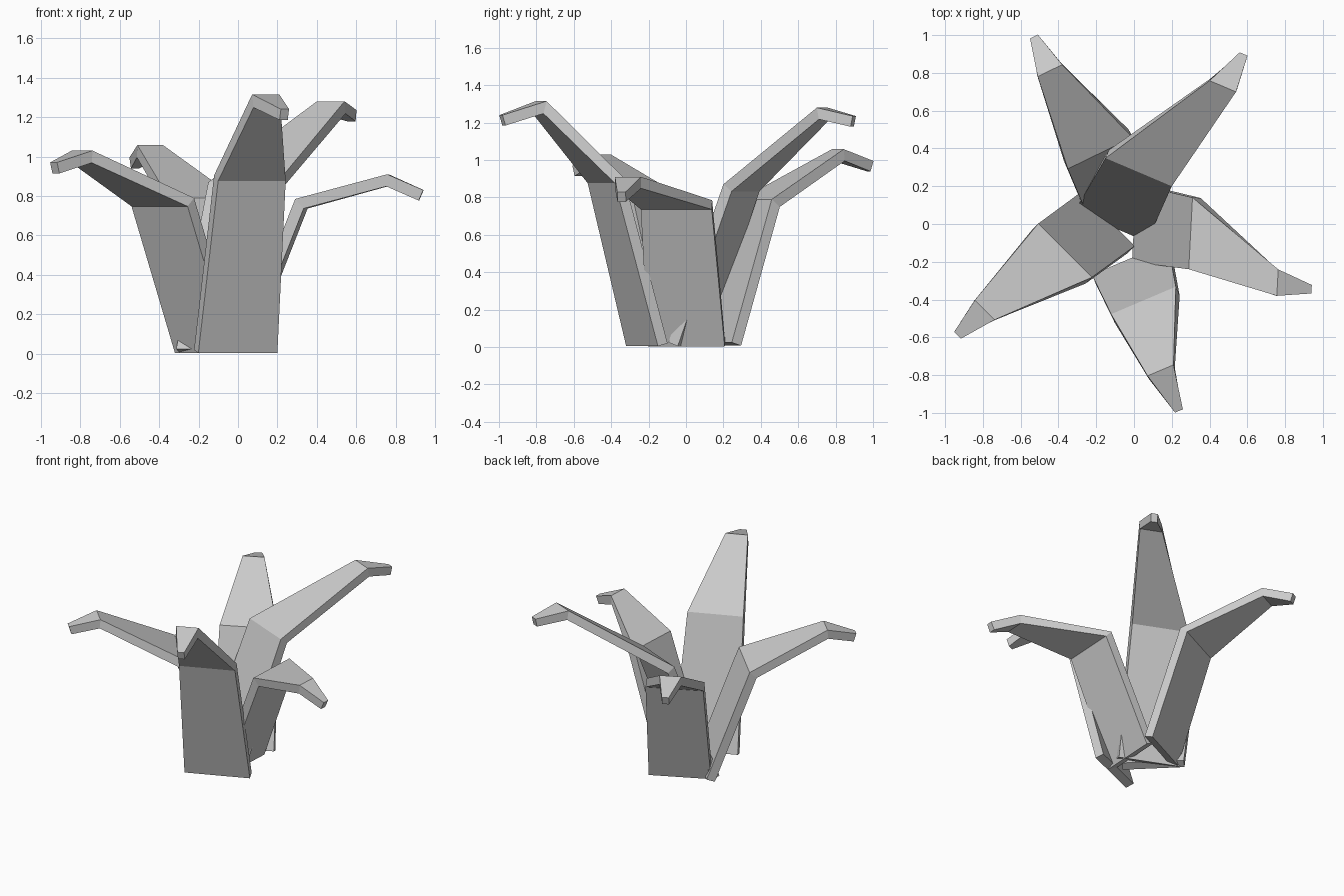
import bpy, bmesh
from math import sin, cos, radians
from mathutils import Vector

if "Cube" in bpy.data.objects:
    bpy.data.objects.remove(bpy.data.objects["Cube"])

THICK = 0.058


def offset_profile(pts, t):
    """Mitred offset of a (distance, height) path towards the outer, lower side."""
    segs = [(b - a).normalized() for a, b in zip(pts, pts[1:])]
    norms = [Vector((s.y, -s.x)) for s in segs]
    out = []
    for i, p in enumerate(pts):
        n0, n1 = norms[max(i - 1, 0)], norms[min(i, len(norms) - 1)]
        m = (n0 + n1).normalized()
        out.append(p + m * t / m.dot(n0))
    return out


def leaf(name, heading, sections):
    """Folded flat leaf; each section is (distance, height, right edge, left edge)."""
    h = radians(heading)
    fwd, left = Vector((cos(h), sin(h), 0)), Vector((-sin(h), cos(h), 0))
    top = [Vector(s[:2]) for s in sections]
    low = offset_profile(top, THICK)
    bm = bmesh.new()
    rings = []
    for t, b, (_, _, v0, v1) in zip(top, low, sections):
        rings.append([bm.verts.new(fwd * p.x + left * v + Vector((0, 0, max(p.y, 0))))
                      for p, v in ((t, v0), (t, v1), (b, v1), (b, v0))])
    for r, s in zip(rings, rings[1:]):
        for i in range(4):
            j = (i + 1) % 4
            bm.faces.new((r[i], r[j], s[j], s[i]))
    bm.faces.new(rings[0])
    bm.faces.new(rings[-1])
    bmesh.ops.recalc_face_normals(bm, faces=bm.faces)
    mesh = bpy.data.meshes.new(name)
    bm.to_mesh(mesh)
    bm.free()
    bpy.context.collection.objects.link(bpy.data.objects.new(name, mesh))


# Sections run from base through knee and bend to the tip
leaf("front_leaf", -67, [(.16, .02, -.31, .125), (.392, .905, -.298, .074),
                         (.768, 1.315, -.248, -.099), (1.004, 1.24, -.19, -.145)])
leaf("right_leaf", -3, [(.0, .025, -.20, .21), (.302, .785, -.224, .156),
                        (.775, .91, -.34, -.20), (.957, .83, -.318, -.273)])
leaf("back_right_leaf", 67, [(-.06, .025, -.10, .315), (.262, .87, -.106, .275),
                             (.855, 1.28, -.224, -.072), (1.055, 1.235, -.205, -.16)])
leaf("back_left_leaf", 116, [(.17, .025, -.21, .20), (.416, .79, -.193, .187),
                             (.925, 1.058, -.028, .116), (1.124, .995, .018, .064)])
leaf("left_leaf", 225, [(.08, .025, -.318, .085), (.357, .79, -.36, .042),
                        (.88, 1.03, -.311, -.163), (1.078, .97, -.269, -.219)])
